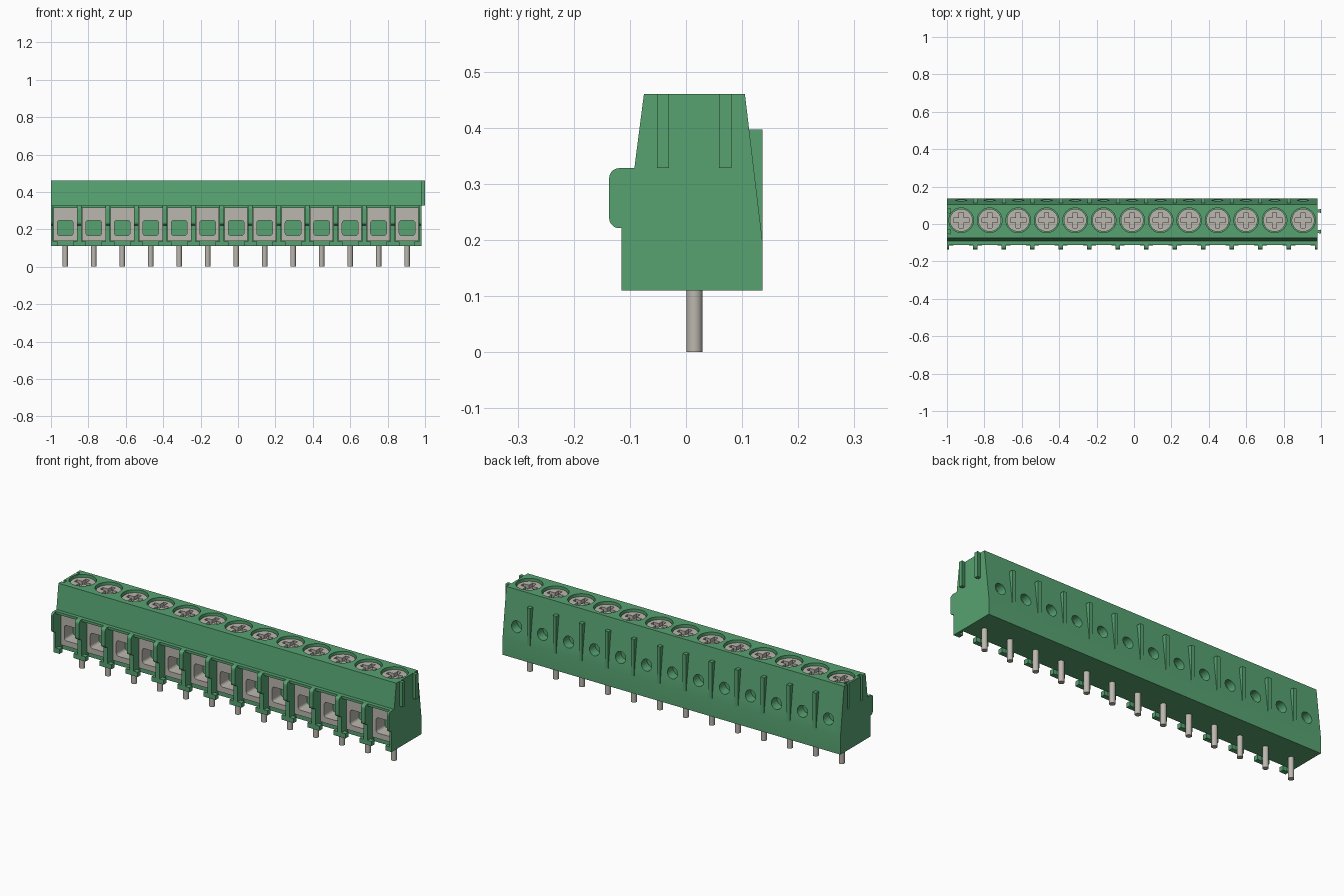
import bpy, bmesh, math
from mathutils import Matrix, Vector

if "Cube" in bpy.data.objects:
    bpy.data.objects.remove(bpy.data.objects["Cube"], do_unlink=True)

POLES = 13
PITCH = 1.98 / POLES
X0, X1 = -1.0, 0.98
FIRST = X0 + PITCH / 2       # centre of the first pole
WALL = 0.012                 # half thickness of a divider


def material(name, rgb, rough):
    m = bpy.data.materials.new(name)
    m.use_nodes = True
    m.diffuse_color = (*rgb, 1)
    bsdf = m.node_tree.nodes["Principled BSDF"]
    bsdf.inputs["Base Color"].default_value = (*rgb, 1)
    bsdf.inputs["Roughness"].default_value = rough
    return m


GREEN = material("green plastic", (0.095, 0.365, 0.165), 0.5)
METAL = material("grey metal", (0.50, 0.475, 0.425), 0.4)


def finish(name, bm, mat):
    bmesh.ops.recalc_face_normals(bm, faces=bm.faces)
    me = bpy.data.meshes.new(name)
    bm.to_mesh(me)
    bm.free()
    me.materials.append(mat)
    ob = bpy.data.objects.new(name, me)
    bpy.context.collection.objects.link(ob)
    return ob


def add_box(bm, x, y, z):
    size = Matrix.Diagonal((x[1] - x[0], y[1] - y[0], z[1] - z[0], 1))
    mid = Vector((sum(x) / 2, sum(y) / 2, sum(z) / 2))
    return bmesh.ops.create_cube(bm, size=1, matrix=Matrix.Translation(mid) @ size)


def box(name, x, y, z, mat):
    bm = bmesh.new()
    add_box(bm, x, y, z)
    return finish(name, bm, mat)


def cylinder(name, centre, r, depth, mat, axis="Z", seg=32):
    bm = bmesh.new()
    rot = Matrix.Rotation(math.pi / 2, 4, "X") if axis == "Y" else Matrix()
    bmesh.ops.create_cone(bm, cap_ends=True, segments=seg, radius1=r, radius2=r,
                          depth=depth, matrix=Matrix.Translation(centre) @ rot)
    return finish(name, bm, mat)


def prism(name, pts, a, b, mat, axis="X"):
    """Extrude a (y, z) profile along x, or an (x, y) profile along z."""
    bm = bmesh.new()
    place = (lambda p: (a, *p)) if axis == "X" else (lambda p: (*p, a))
    face = bm.faces.new([bm.verts.new(place(p)) for p in pts])
    ext = bmesh.ops.extrude_face_region(bm, geom=[face])
    step = Vector((b - a, 0, 0)) if axis == "X" else Vector((0, 0, b - a))
    bmesh.ops.translate(bm, vec=step,
                        verts=[v for v in ext["geom"] if isinstance(v, bmesh.types.BMVert)])
    return finish(name, bm, mat)


def array(ob, count):
    m = ob.modifiers.new("row", "ARRAY")
    m.count = count
    m.use_relative_offset = False
    m.use_constant_offset = True
    m.constant_offset_displace = (PITCH, 0, 0)
    return ob


def activate(ob):
    bpy.ops.object.select_all(action="DESELECT")
    ob.select_set(True)
    bpy.context.view_layer.objects.active = ob


def cut(ob, cutter):
    m = ob.modifiers.new("cut", "BOOLEAN")
    m.operation = "DIFFERENCE"
    m.solver = "EXACT"
    m.object = cutter
    cutter.hide_render = True
    activate(ob)
    bpy.ops.object.modifier_apply(modifier=m.name)
    bpy.data.objects.remove(cutter, do_unlink=True)


def smooth(ob):
    activate(ob)
    bpy.ops.object.shade_smooth_by_angle(angle=math.radians(35))


# Housing: a constant profile with a small lip above the wire entries
housing = prism("housing", [(-0.06, 0.11), (-0.06, 0.315), (-0.112, 0.315), (-0.112, 0.328),
                            (-0.092, 0.328), (-0.075, 0.46), (0.105, 0.46),
                            (0.136, 0.2), (0.136, 0.11)], X0, X1, GREEN)

# Screw wells, clamp pockets and rear test holes
cut(housing, array(cylinder("well_cutter", (FIRST, 0.02, 0.46), 0.066, 0.08, GREEN), POLES))
cut(housing, array(box("pocket_cutter", (FIRST - 0.062, FIRST + 0.062), (-0.1, 0.0),
                       (0.138, 0.313), GREEN), POLES))
cut(housing, array(cylinder("test_hole_cutter", (FIRST, 0.125, 0.275), 0.03, 0.09,
                            GREEN, "Y", 24), POLES))

# Dovetail keys on the left end, matching grooves on the right end
for i, y in enumerate((-0.041, 0.07)):
    def dovetail(x, grow, out):
        return [(x, y - 0.006 - grow), (x + out, y - 0.011 - grow),
                (x + out, y + 0.011 + grow), (x, y + 0.006 + grow)]
    prism(f"end_key_{i + 1}", dovetail(X1 - 0.002, 0, 0.022), 0.328, 0.46, GREEN, "Z")
    groove = dovetail(X0 - 0.002, 0.001, 0.02)
    cut(housing, prism("groove_cutter", groove, 0.328, 0.48, GREEN, "Z"))
smooth(housing)


# Divider plates with a rounded nose between the wire entries
def arc(cy, cz, r, start, end, n=5):
    return [(cy + r * math.cos(math.radians(start + (end - start) * i / n)),
             cz + r * math.sin(math.radians(start + (end - start) * i / n)))
            for i in range(n + 1)]


plate = ([(-0.05, 0.11), (-0.115, 0.11), (-0.115, 0.221)]
         + arc(-0.119, 0.239, 0.018, 270, 180)
         + arc(-0.119, 0.310, 0.018, 180, 90) + [(-0.05, 0.328)])
prism("end_divider_right", plate, X0, X0 + WALL, GREEN)
prism("end_divider_left", plate, X1 - WALL, X1, GREEN)
array(prism("dividers", plate, X0 + PITCH - WALL, X0 + PITCH + WALL, GREEN), POLES - 1)

# Cross feet at the bottom front edge of each divider
FOOT = dict(y=(-0.1149, -0.09), z=(0.1101, 0.135), mat=GREEN)
box("end_foot_right", (X0 + 0.001, X0 + 0.035), **FOOT)
box("end_foot_left", (X1 - 0.035, X1 - 0.001), **FOOT)
array(box("feet", (X0 + PITCH - 0.035, X0 + PITCH + 0.035), **FOOT), POLES - 1)

# Upright ribs on the sloping back
array(prism("back_ribs", [(0.1, 0.2), (0.136, 0.2), (0.136, 0.397), (0.1, 0.397)],
            X0 + PITCH - 0.01, X0 + PITCH + 0.01, GREEN), POLES - 1)

# Wire clamps: metal blocks with a rounded rectangular opening
clamp = box("wire_clamps", (FIRST - 0.062, FIRST + 0.062), (-0.075, -0.001),
            (0.138, 0.313), METAL)
bm = bmesh.new()
add_box(bm, (FIRST - 0.042, FIRST + 0.042), (-0.12, 0.05), (0.167, 0.248))
along = [e for e in bm.edges if abs(e.verts[0].co.y - e.verts[1].co.y) > 0.1]
bmesh.ops.bevel(bm, geom=along, offset=0.014, segments=4, profile=0.5, affect="EDGES")
cut(clamp, finish("opening_cutter", bm, METAL))
smooth(clamp)
array(clamp, POLES)

# Screws with a cross recess
screw = cylinder("screws", (FIRST, 0.02, 0.422), 0.061, 0.05, METAL)
a, b = 0.042, 0.011
cross = [(a, -b), (a, b), (b, b), (b, a), (-b, a), (-b, b),
         (-a, b), (-a, -b), (-b, -b), (-b, -a), (b, -a), (b, -b)]
cut(screw, prism("cross_cutter", [(FIRST + x, 0.02 + y) for x, y in cross],
                 0.427, 0.48, METAL, "Z"))
smooth(screw)
array(screw, POLES)

# Solder pins
pin = cylinder("pins", (FIRST, 0.015, 0.06), 0.0145, 0.12, METAL, seg=24)
smooth(pin)
array(pin, POLES)
